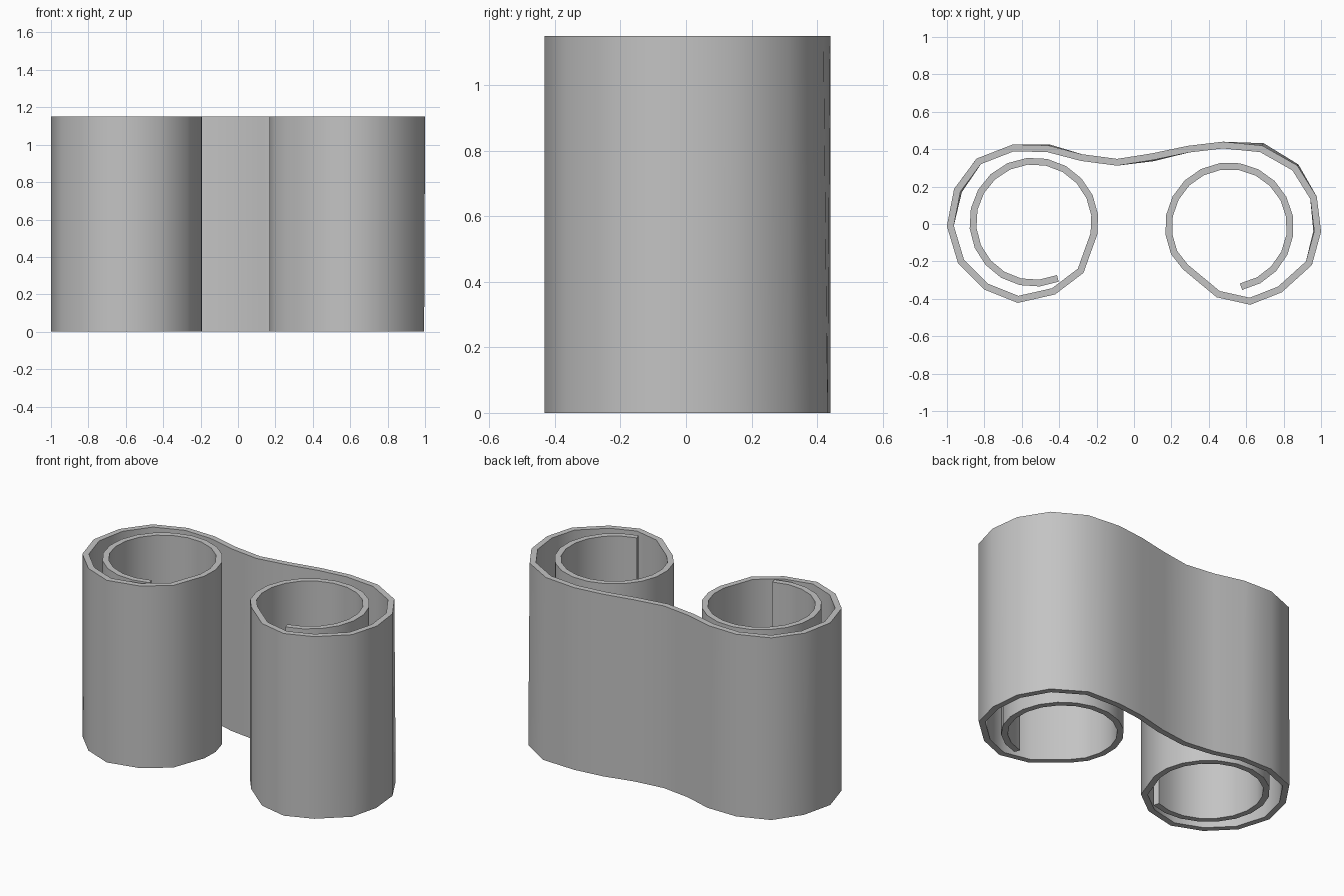
import bpy, bmesh, math
from mathutils import Vector

if "Cube" in bpy.data.objects:
    bpy.data.objects.remove(bpy.data.objects["Cube"])

HEIGHT = 1.15
WALL = 0.036


def arc(cx, cy, r, a0, a1, steps):
    """Points along an arc, angles in degrees."""
    angles = [math.radians(a0 + (a1 - a0) * i / steps) for i in range(steps + 1)]
    return [Vector((cx + r * math.cos(a), cy + r * math.sin(a))) for a in angles]


# Outer turns and the shallow S-shaped back, left coil to right coil
outer = [(-0.285, -0.25), (-0.43, -0.36), (-0.62, -0.403), (-0.79, -0.335),
         (-0.925, -0.2), (-0.982, -0.01), (-0.945, 0.18), (-0.83, 0.335),
         (-0.645, 0.407), (-0.46, 0.402), (-0.28, 0.355), (-0.09, 0.33),
         (0.1, 0.36), (0.29, 0.4), (0.475, 0.422), (0.68, 0.402),
         (0.86, 0.3), (0.96, 0.14), (0.982, -0.04), (0.935, -0.21),
         (0.78, -0.35), (0.62, -0.413), (0.45, -0.375), (0.275, -0.23)]

# Slight unevenness of the sheet at its bottom edge
nudges = {6: (0.008, -0.002), 9: (0.01, 0.004), 12: (0.004, -0.006),
          15: (0.008, 0.012), 16: (0.006, 0.005), 18: (-0.005, 0)}

left_coil = arc(-0.535, 0.01, 0.327, -67, -389, 18)
right_coil = arc(0.51, -0.015, 0.326, 205, -79, 16)
top = left_coil + [Vector(p) for p in outer] + right_coil
bottom = [p.copy() for p in top]
for i, d in nudges.items():
    bottom[len(left_coil) + i] += Vector(d)


def wall_sides(path):
    """Mitred offsets of a path to both sides of its centre line."""
    pairs = []
    for i, p in enumerate(path):
        before = (p - path[i - 1]).normalized() if i else None
        after = (path[i + 1] - p).normalized() if i < len(path) - 1 else before
        before = before or after
        n0 = Vector((-before.y, before.x))
        n1 = Vector((-after.y, after.x))
        m = (n0 + n1).normalized()
        off = m * (WALL / 2 / max(m.dot(n0), 0.5))
        pairs.append((p + off, p - off))
    return pairs


# Rolled sheet: one four-sided cross-section per path point
bm = bmesh.new()
sections = []
for (bl, br), (tl, tr) in zip(wall_sides(bottom), wall_sides(top)):
    sections.append([bm.verts.new((q.x, q.y, z)) for q, z in
                     ((bl, 0), (br, 0), (tr, HEIGHT), (tl, HEIGHT))])
for a, b in zip(sections, sections[1:]):
    for k in range(4):
        j = (k + 1) % 4
        bm.faces.new((a[k], a[j], b[j], b[k]))
bm.faces.new(sections[0])
bm.faces.new(sections[-1])
bmesh.ops.recalc_face_normals(bm, faces=bm.faces)

mesh = bpy.data.meshes.new("rolled_sheet")
bm.to_mesh(mesh)
bm.free()
sheet = bpy.data.objects.new("rolled_sheet", mesh)
bpy.context.collection.objects.link(sheet)

grey = bpy.data.materials.new("light grey")
grey.diffuse_color = (0.55, 0.55, 0.55, 1)
grey.use_nodes = True
grey.node_tree.nodes["Principled BSDF"].inputs["Base Color"].default_value = grey.diffuse_color
mesh.materials.append(grey)

bpy.context.view_layer.objects.active = sheet
sheet.select_set(True)
bpy.ops.object.shade_smooth_by_angle(angle=math.radians(45))
